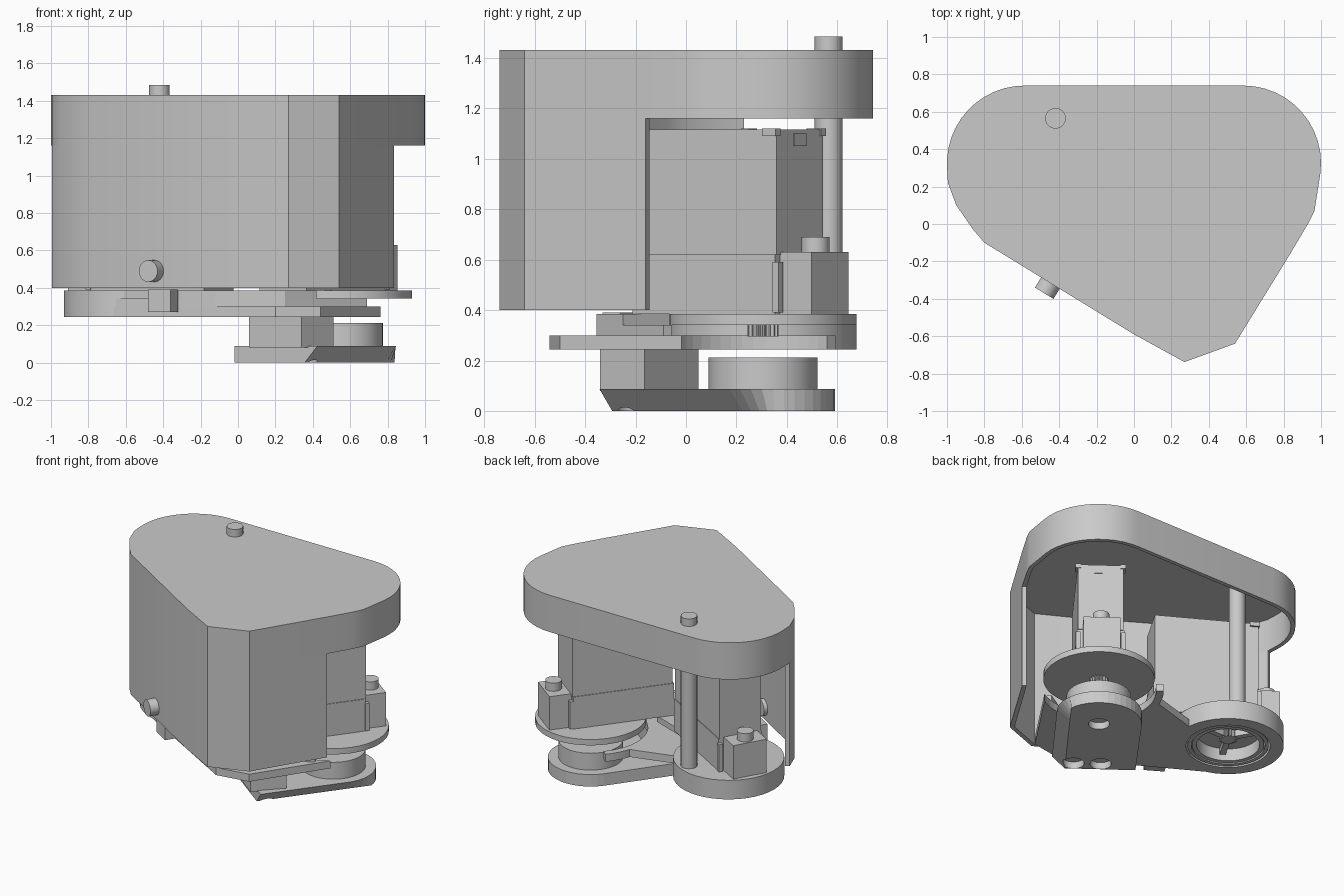
import bpy, bmesh, math
from mathutils import Vector

cube = bpy.data.objects.get("Cube")
if cube:
    bpy.data.objects.remove(cube, do_unlink=True)

grey = bpy.data.materials.new("plain grey")
grey.use_nodes = True
grey.diffuse_color = (0.59, 0.59, 0.59, 1)
grey.node_tree.nodes["Principled BSDF"].inputs["Base Color"].default_value = grey.diffuse_color


def finish(name, bm, smooth=False):
    bmesh.ops.recalc_face_normals(bm, faces=bm.faces)
    mesh = bpy.data.meshes.new(name)
    bm.to_mesh(mesh)
    bm.free()
    mesh.materials.append(grey)
    obj = bpy.data.objects.new(name, mesh)
    bpy.context.collection.objects.link(obj)
    if smooth:
        bpy.ops.object.select_all(action='DESELECT')
        bpy.context.view_layer.objects.active = obj
        obj.select_set(True)
        bpy.ops.object.shade_smooth_by_angle()
    return obj


def prism(name, points, low, high, smooth=False, bottom=None):
    """Solid between a bottom outline and a top outline."""
    bm = bmesh.new()
    top = [bm.verts.new((x, y, high)) for x, y in points]
    base = [bm.verts.new((x, y, low)) for x, y in (bottom or points)]
    bm.faces.new(top)
    bm.faces.new(base[::-1])
    for i in range(len(top)):
        bm.faces.new((base[i - 1], base[i], top[i], top[i - 1]))
    return finish(name, bm, smooth)


def strip(name, path, thick, low, high, closed=False, smooth=False):
    """Upright wall of even thickness, built inward of a path."""
    bm = bmesh.new()
    rows = []
    pts = [Vector(p) for p in path]
    n = len(pts)
    for i, p in enumerate(pts):
        before = p - pts[i - 1] if closed or i else pts[1] - p
        after = pts[(i + 1) % n] - p if closed or i < n - 1 else before
        n0, n1 = (Vector((-v.y, v.x)).normalized() for v in (before, after))
        mid = (n0 + n1).normalized()
        q = p + mid * thick / max(mid.dot(n0), 0.5)
        rows.append([bm.verts.new((a.x, a.y, z))
                     for a, z in ((p, low), (p, high), (q, high), (q, low))])
    for i in range(n if closed else n - 1):
        a, b = rows[i], rows[(i + 1) % n]
        for k in range(4):
            bm.faces.new((a[k - 1], a[k], b[k], b[k - 1]))
    if not closed:
        bm.faces.new(rows[0])
        bm.faces.new(rows[-1])
    return finish(name, bm, smooth)


def arc(center, radius, start, end, n=24):
    return [(center[0] + radius * math.cos(math.radians(start + (end - start) * i / n)),
             center[1] + radius * math.sin(math.radians(start + (end - start) * i / n)))
            for i in range(n + 1)]


def circle(center, radius, n=40):
    return arc(center, radius, 0, 360, n)[:-1]


def cylinder(name, center, radius, low, high):
    return prism(name, circle(center, radius), low, high, True)


def gear(name, center, low, high, teeth=16):
    pts = []
    for i in range(teeth * 4):
        a = math.tau * i / (teeth * 4)
        r = 0.062 if i % 4 < 2 else 0.048
        pts.append((center[0] + r * math.cos(a), center[1] + r * math.sin(a)))
    prism(name, pts, low, high)


def local(center, along, a, b):
    """Point at a along a direction and b to its right."""
    return (center[0] + a * along[0] + b * along[1],
            center[1] + a * along[1] - b * along[0])


def block(name, center, along, a0, a1, b0, b1, low, high):
    corners = ((a0, b0), (a0, b1), (a1, b1), (a1, b0))
    prism(name, [local(center, along, a, b) for a, b in corners], low, high)


left_hub = (0.56, 0.305)
right_hub = (-0.56, 0.305)

# Cover: thin wall at the front, full band and lid above
front_path = [(-0.995, 0.22), (-0.95, 0.1), (-0.86, -0.03), (-0.8, -0.1), (0, -0.59),
              (0.27, -0.738), (0.54, -0.64), (0.835, -0.16)]
back_path = [(0.93, 0), (0.965, 0.07)]
back_path += arc((0.585, 0.325), 0.415, -8, 90, 12) + arc((-0.585, 0.325), 0.415, 90, 184, 12)
strip("cover_front_wall", front_path, 0.03, 0.4, 1.16, smooth=True)
strip("cover_band", front_path + back_path, 0.03, 1.16, 1.4, True, True)
prism("cover_lid", front_path + back_path, 1.4, 1.43, True)

# Post through the lid
cylinder("support_post", (-0.42, 0.565), 0.055, 0.385, 1.485)

# Side pin standing out of the front wall
bm = bmesh.new()
bmesh.ops.create_cone(bm, cap_ends=True, segments=32, radius1=0.058, radius2=0.058, depth=0.12)
pin = finish("side_pin", bm, True)
outward = Vector((-0.52, -0.85, 0))
pin.rotation_euler = outward.to_track_quat('Z', 'Y').to_euler()
pin.location = Vector((-0.48, -0.37, 0.49)) - outward * 0.06


# Drive units
def drive(side, hub, along):
    block(side + "_motor_body", hub, along, -0.52, 0.18, -0.155, 0.15, 0.62, 1.115)
    block(side + "_motor_base", hub, along, -0.53, 0.175, -0.16, 0.155, 0.385, 0.62)
    block(side + "_gear_housing", hub, along, 0.17, 0.33, -0.125, 0.12, 0.385, 0.63)
    for b in (-0.15, 0.15):
        block(side + "_side_rail", hub, along, 0.17, 0.2, b - 0.015, b + 0.015, 0.39, 0.59)
        block(side + "_top_clip", hub, along, 0.12, 0.185, b - 0.02, b + 0.015, 1.09, 1.12)
    block(side + "_connector", hub, along, 0.17, 0.185, -0.04, 0.04, 1.05, 1.1)
    cylinder(side + "_housing_pin", local(hub, along, 0.26, 0), 0.055, 0.63, 0.69)
    gear(side + "_pinion", hub, 0.295, 0.345)


drive("left", left_hub, (0.6, 0.8))
drive("right", right_hub, (-0.866, 0.5))

# Left turntable and wheel drum
cylinder("left_turntable", left_hub, 0.37, 0.342, 0.385)
cylinder("left_drum", left_hub, 0.215, 0.085, 0.212)

# Right round base with open bearing
strip("right_base_ring", circle(right_hub, 0.37), 0.09, 0.245, 0.345, True, True)
strip("right_bearing_outer", circle(right_hub, 0.27), 0.025, 0.25, 0.345, True, True)
strip("right_bearing_inner", circle(right_hub, 0.24), 0.03, 0.255, 0.345, True, True)
cylinder("right_base_top", right_hub, 0.37, 0.345, 0.385)
for turn in range(3):
    angle = math.tau * turn / 3
    block("right_spoke", right_hub, (math.cos(angle), math.sin(angle)),
          0.05, 0.22, -0.02, 0.02, 0.3, 0.345)

# Chassis plate joining both units, with a curved finger round the drum
plate = [(0.2, -0.54), (0.44, -0.5)]
plate += arc(left_hub, 0.38, -58, -222)
plate += arc(left_hub, 0.43, -222, -198, 6)
plate += arc(right_hub, 0.36, 5, -122)
prism("chassis_plate", plate, 0.245, 0.3)

# Raised web above the plate, reaching under the turntable
strip("web_front_wall", [(-0.74, 0), (-0.3, -0.26), (-0.12, -0.355), (0.25, -0.355),
                         (0.69, -0.09)], 0.04, 0.3, 0.342)
prism("web_top", [(-0.72, 0.01), (-0.3, -0.26), (-0.12, -0.355), (0.25, -0.355),
                  (0.42, -0.25), (0.2, 0.05), (-0.2, 0.2)], 0.342, 0.385)
block("front_catch", (-0.4, -0.26), (0.85, -0.52), -0.07, 0.07, -0.04, 0.04, 0.27, 0.39)

# Foot: rounded at the drum, square at the other end, one sloped side
reach = (-0.6, -0.8)


def foot_outline(limit):
    turns = [math.radians(-90 + 9 * i) for i in range(21)]
    pts = [(-0.285 * math.cos(t), 0.285 * math.sin(t)) for t in turns]
    pts += [(0.6, 0.275), (0.6, -0.285)]
    return [local(left_hub, reach, a, max(b, limit)) for a, b in pts]


foot = prism("foot", foot_outline(-0.28), 0, 0.088, bottom=foot_outline(-0.195))
prism("foot_riser", [(0.34, -0.34), (0.51, -0.165), (0.23, 0.05), (0.06, -0.125)], 0.08, 0.245)

# Screw holes in the foot
for a, b in ((0, 0), (0.53, 0.04), (0.53, -0.14)):
    cutter = cylinder("hole_cutter", local(left_hub, reach, a, b), 0.07, -0.05, 0.05)
    cutter.hide_render = True
    cut = foot.modifiers.new("hole", 'BOOLEAN')
    cut.object = cutter
    cut.solver = 'EXACT'
    bpy.context.view_layer.objects.active = foot
    bpy.ops.object.modifier_apply(modifier=cut.name)
    bpy.data.objects.remove(cutter, do_unlink=True)
